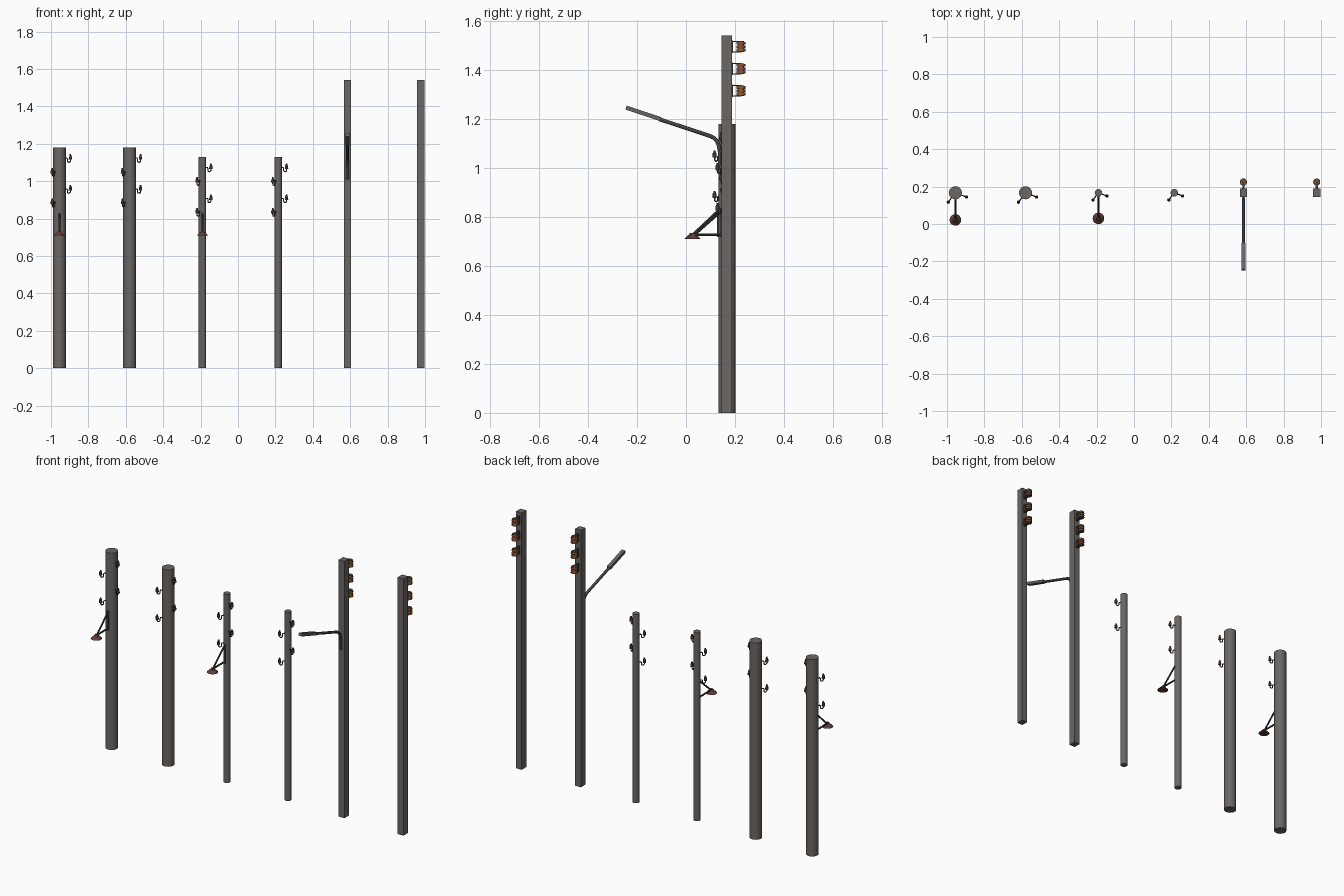
import bpy, math
from mathutils import Vector

if "Cube" in bpy.data.objects:
    bpy.data.objects.remove(bpy.data.objects["Cube"])


def mat(name, r, g, b):
    m = bpy.data.materials.new(name)
    m.diffuse_color = (r, g, b, 1)
    m.use_nodes = True
    m.node_tree.nodes["Principled BSDF"].inputs["Base Color"].default_value = m.diffuse_color
    return m


WOOD = mat("weathered_wood", 0.15, 0.135, 0.125)
CONCRETE = mat("grey_concrete", 0.145, 0.135, 0.13)
IRON = mat("dark_iron", 0.06, 0.055, 0.055)
STEEL = mat("grey_steel", 0.13, 0.13, 0.14)
RUST = mat("rusty_shade", 0.12, 0.045, 0.035)
GLAZE = mat("brown_glaze", 0.23, 0.085, 0.035)
CUP = mat("dark_brown_cup", 0.05, 0.03, 0.025)
Y = 0.167


def finish(o, name, m, smooth=True):
    o.name = name
    o.data.materials.clear()
    o.data.materials.append(m)
    if smooth:
        bpy.ops.object.select_all(action='DESELECT')
        o.select_set(True)
        bpy.context.view_layer.objects.active = o
        bpy.ops.object.shade_smooth_by_angle(angle=math.radians(40))
    return o


def cyl(name, a, b, r1, m, r2=None, n=16):
    a, b = Vector(a), Vector(b)
    bpy.ops.mesh.primitive_cone_add(vertices=n, radius1=r1, radius2=r1 if r2 is None else r2,
                                    depth=(b - a).length, location=(a + b) / 2)
    o = bpy.context.object
    o.rotation_mode = 'QUATERNION'
    o.rotation_quaternion = (b - a).to_track_quat('Z', 'Y')
    return finish(o, name, m)


def box(name, loc, size, m):
    bpy.ops.mesh.primitive_cube_add(size=1, location=loc)
    o = bpy.context.object
    o.scale = size
    return finish(o, name, m, False)


def tube(name, pts, r, m):
    cu = bpy.data.curves.new(name, 'CURVE')
    cu.dimensions = '3D'
    cu.bevel_depth = r
    cu.bevel_resolution = 2
    cu.use_fill_caps = True
    s = cu.splines.new('POLY')
    s.points.add(len(pts) - 1)
    for p, c in zip(s.points, pts):
        p.co = (*c, 1)
    o = bpy.data.objects.new(name, cu)
    bpy.context.collection.objects.link(o)
    bpy.ops.object.select_all(action='DESELECT')
    o.select_set(True)
    bpy.context.view_layer.objects.active = o
    bpy.ops.object.convert(target='MESH')
    return finish(bpy.context.object, name, m)


# J-shaped hook with an insulator cup on its tip
def hook(x, r, ang, z):
    dx, dy = math.cos(math.radians(ang)), math.sin(math.radians(ang))

    def at(d, h):
        return (x + dx * (r + d), Y + dy * (r + d), z + h)
    path = [(-0.006, 0), (0.008, 0), (0.011, -0.004)]
    path += [(0.0195 - 0.0085 * math.cos(t * math.pi / 6),
              -0.014 - 0.0085 * math.sin(t * math.pi / 6)) for t in range(7)]
    path += [(0.028, 0.004)]
    tube("hook", [at(*p) for p in path], 0.0032, IRON)
    cyl("insulator_cup", at(0.028, -0.008), at(0.028, 0.01), 0.009, CUP, 0.008, 12)
    cyl("insulator_cap", at(0.028, 0.01), at(0.028, 0.021), 0.006, CUP, 0.004, 12)


# Street lamp on a triangular bracket
def lamp(x, r, ly):
    front = Y - r
    box("lamp_mount", (x, front - 0.002, 0.775), (0.009, 0.008, 0.115), IRON)
    tube("lamp_arm", [(x, front, 0.727), (x, ly, 0.727)], 0.005, IRON)
    tube("lamp_brace", [(x, front, 0.826), (x, ly + 0.008, 0.73)], 0.005, IRON)
    cyl("lamp_shade", (x, ly, 0.709), (x, ly, 0.727), 0.031, RUST, 0.012, 20)
    cyl("lamp_cap", (x, ly, 0.727), (x, ly, 0.734), 0.010, IRON, 0.007, 12)


# Round poles
for x, r, top, ly in [(-0.955, 0.035, 1.18, 0.022), (-0.58, 0.035, 1.18, None),
                      (-0.19, 0.02, 1.13, 0.03), (0.215, 0.02, 1.13, None)]:
    cyl("round_pole", (x, Y, 0), (x, Y, top), r, WOOD, n=20)
    for k in range(2):
        hook(x, r, -21, top - 0.057 - 0.165 * k)
        hook(x, r, -127, top - 0.130 - 0.165 * k)
    if ly is not None:
        lamp(x, r, ly)

# Square poles with stacked spool insulators
for x in (0.585, 0.977):
    box("square_pole", (x, Y, 0.77), (0.038, 0.043, 1.54), CONCRETE)
    for z in (1.495, 1.405, 1.315):
        box("bracket_plate", (x, 0.1895, z), (0.014, 0.004, 0.05), IRON)
        for s in (-1, 1):
            box("bracket_strap", (x, 0.207, z + s * 0.0215), (0.012, 0.04, 0.004), IRON)
        cyl("insulator_core", (x, 0.2245, z - 0.022), (x, 0.2245, z + 0.022), 0.013, GLAZE)
        for k in (-1, 0, 1):
            zc = z + k * 0.0135
            cyl("insulator_disc", (x, 0.2245, zc - 0.0055), (x, 0.2245, zc + 0.0055),
                0.019, GLAZE, 0.0175)

# Curved lamp arm and head
X = 0.585
bend = [(X, 0.138, 1.01), (X, 0.138, 1.065), (X, 0.134, 1.09), (X, 0.126, 1.11),
        (X, 0.113, 1.123), (X, 0.096, 1.131), (X, -0.11, 1.199)]
tube("street_lamp_arm", bend, 0.008, STEEL)
d = Vector((0, -0.142, 0.047))
head = box("street_lamp_head", (X, -0.174, 1.2225), (0.022, d.length, 0.017), STEEL)
head.rotation_euler = (-math.atan2(0.047, 0.142), 0, 0)
